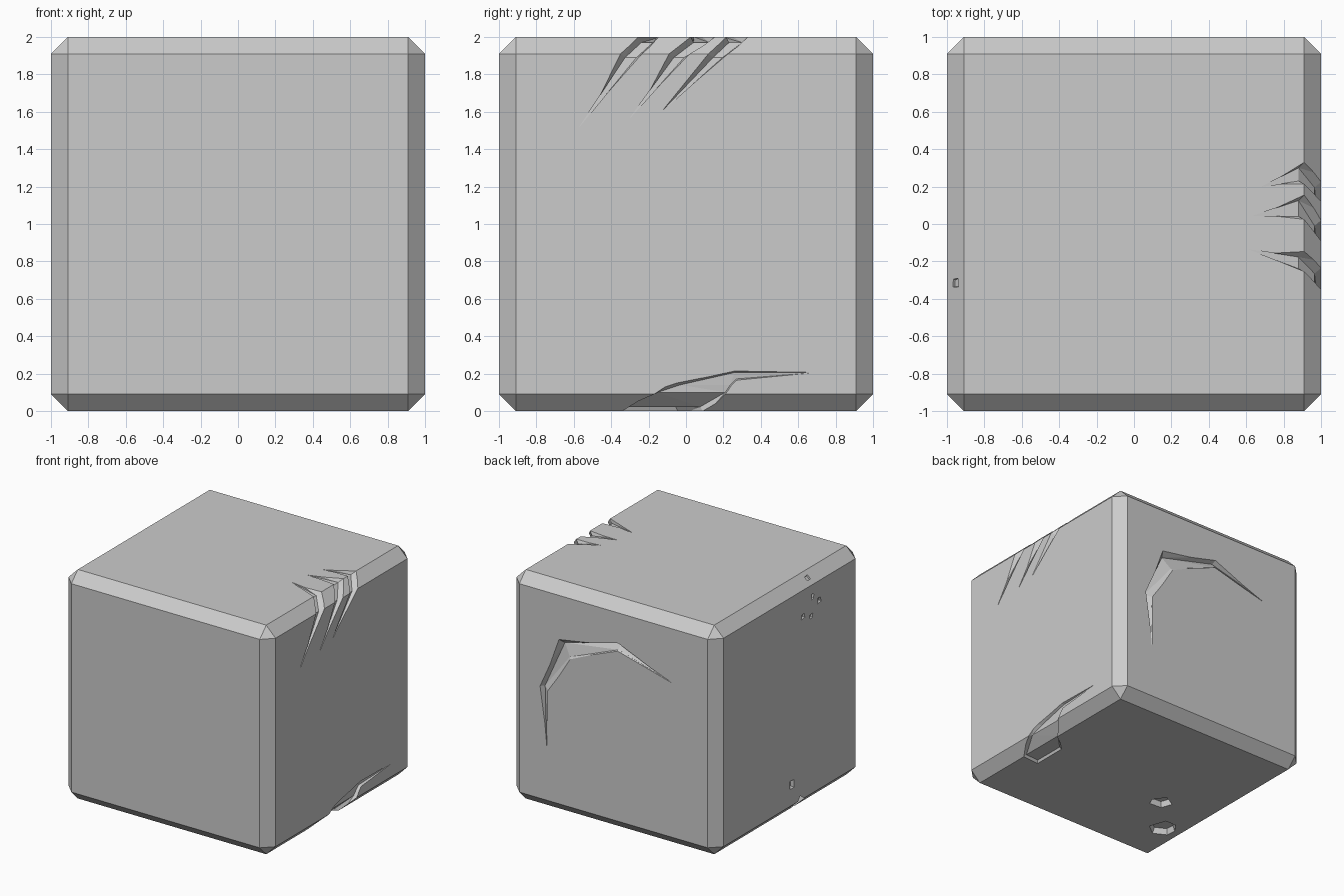
import bpy, bmesh, random, math
from mathutils import Vector as V

if "Cube" in bpy.data.objects:
    bpy.data.objects.remove(bpy.data.objects["Cube"])

random.seed(4)

# Chamfered block
bm = bmesh.new()
bmesh.ops.create_cube(bm, size=2)
bmesh.ops.translate(bm, verts=bm.verts, vec=(0, 0, 1))
bmesh.ops.bevel(bm, geom=bm.edges[:], offset=0.09, segments=1, affect='EDGES', profile=0.5)
me = bpy.data.meshes.new("battered_block")
bm.to_mesh(me)
bm.free()
block = bpy.data.objects.new("battered_block", me)
bpy.context.collection.objects.link(block)

cut = bmesh.new()


def loft(rings):
    """Closed solid through rings with equal point counts."""
    vs = [[cut.verts.new(p) for p in r] for r in rings]
    n = len(vs[0])
    faces = [cut.faces.new(vs[0]), cut.faces.new(vs[-1])]
    for a, b in zip(vs, vs[1:]):
        for i in range(n):
            j = (i + 1) % n
            faces.append(cut.faces.new((a[i], a[j], b[j], b[i])))
    bmesh.ops.recalc_face_normals(cut, faces=faces)
    bmesh.ops.triangulate(cut, faces=faces)


def section(L, R, FL, FR):
    """Groove section: rim left/right and floor left/right, extended outwards."""
    L, R, FL, FR = V(L), V(R), V(FL), V(FR)
    return [L * 2 - FL, R * 2 - FR, FR, FL]


def tip(p, out, side):
    """Pointed end of a groove lying on the surface."""
    p, out, w = V(p), V(out), V(side).normalized() * 0.0015
    return [p + out * 0.03 - w, p + out * 0.03 + w, p - out * 0.001 + w, p - out * 0.001 - w]


# Three claw marks over the top right edge:
# side tip (y, z), rims at side edge, rims at top edge, top tip (x, y)
for ty, tz, l1, r1, l2, r2, ux, uy in (
        (-0.57, 1.52, -0.35, -0.235, -0.254, -0.147, 0.615, -0.136),
        (-0.30, 1.566, -0.09, 0.02, 0.025, 0.155, 0.64, 0.045),
        (-0.12, 1.61, 0.12, 0.225, 0.215, 0.33, 0.685, 0.20)):
    loft([tip((1, ty, tz), (1, 0, 0), (0, 1, 0)),
          section((1, l1, 1.91), (1, r1, 1.91), (0.965, l1 + 0.025, 1.89), (0.965, r1 - 0.03, 1.89)),
          section((0.91, l2, 2), (0.91, r2, 2), (0.88, l2 + 0.015, 1.97), (0.88, r2 - 0.03, 1.97)),
          tip((ux, uy, 2), (0, 0, 1), (0, 1, 0))])

# Curved gouge over the bottom right edge, ending bluntly underneath
loft([tip((1, 0.668, 0.205), (1, 0, 0), (0, 0, -1)),
      section((1, 0.26, 0.214), (1, 0.28, 0.166), (0.98, 0.26, 0.206), (0.975, 0.27, 0.172)),
      section((1, -0.05, 0.15), (1, 0.25, 0.145), (0.975, -0.03, 0.14), (0.975, 0.235, 0.138)),
      section((1, -0.17, 0.09), (1, 0.225, 0.11), (0.975, -0.15, 0.1), (0.97, 0.21, 0.1)),
      section((0.91, -0.34, 0), (0.91, 0.09, 0), (0.89, -0.33, 0.022), (0.89, 0.075, 0.022)),
      section((0.75, -0.355, 0), (0.75, -0.044, 0), (0.76, -0.34, 0.022), (0.76, -0.055, 0.022))])

# Hooked gouge on the back: outer rim and inner rim as (x, z)
rings = [tip((-0.56, 1, 1.44), (0, 1, 0), (0, 0, -1))]
for lx, lz, rx, rz in ((-0.045, 1.645, -0.04, 1.575), (0.527, 1.525, 0.42, 1.38), (0.71, 1.07, 0.637, 1.045)):
    L, R = V((lx, 1, lz)), V((rx, 1, rz))
    rings.append(section(L, R, L.lerp(R, 0.25) - V((0, 0.045, 0)), R.lerp(L, 0.1) - V((0, 0.012, 0))))
rings.append(tip((0.64, 1, 0.53), (0, 1, 0), (-1, 0, 0)))
loft(rings)


def pit(c, n, r, depth, sides=5):
    """Small irregular chip sunk along the inward normal."""
    c, n = V(c), V(n).normalized()
    u = n.orthogonal().normalized()
    v = n.cross(u)
    rim = []
    for i in range(sides):
        a = math.tau * (i + random.uniform(-0.2, 0.2)) / sides
        rim.append((u * math.cos(a) + v * math.sin(a)) * r * random.uniform(0.75, 1.2))
    loft([[c + p * 1.15 + n * depth for p in rim], [c + p * 0.85 - n * depth for p in rim]])


# Chips on the left face, its top and bottom chamfers, and underneath
for y, z in ((-0.318, 1.805), (-0.19, 1.68), (-0.41, 1.74), (-0.30, 1.637)):
    pit((-1, y, z), (-1, 0, 0), 0.03, 0.02, 4)
pit((-0.96, -0.315, 1.96), (-1, 0, 1), 0.03, 0.02, 4)
pit((-1, -0.03, 0.27), (-1, 0, 0), 0.05, 0.03, 4)
pit((-0.96, -0.15, 0.06), (-1, 0, -0.8), 0.09, 0.05)
pit((-0.444, -0.197, 0), (0, 0, -1), 0.1, 0.05)
pit((-0.75, -0.5, 0), (0, 0, -1), 0.11, 0.05, 6)

# Carve all damage out of the block
cm = bpy.data.meshes.new("damage_cutter")
cut.to_mesh(cm)
cut.free()
cutter = bpy.data.objects.new("damage_cutter", cm)
bpy.context.collection.objects.link(cutter)
cutter.hide_render = True
mod = block.modifiers.new("damage", 'BOOLEAN')
mod.operation = 'DIFFERENCE'
mod.solver = 'EXACT'
mod.object = cutter
bpy.context.view_layer.objects.active = block
bpy.ops.object.modifier_apply(modifier=mod.name)
bpy.data.objects.remove(cutter)
